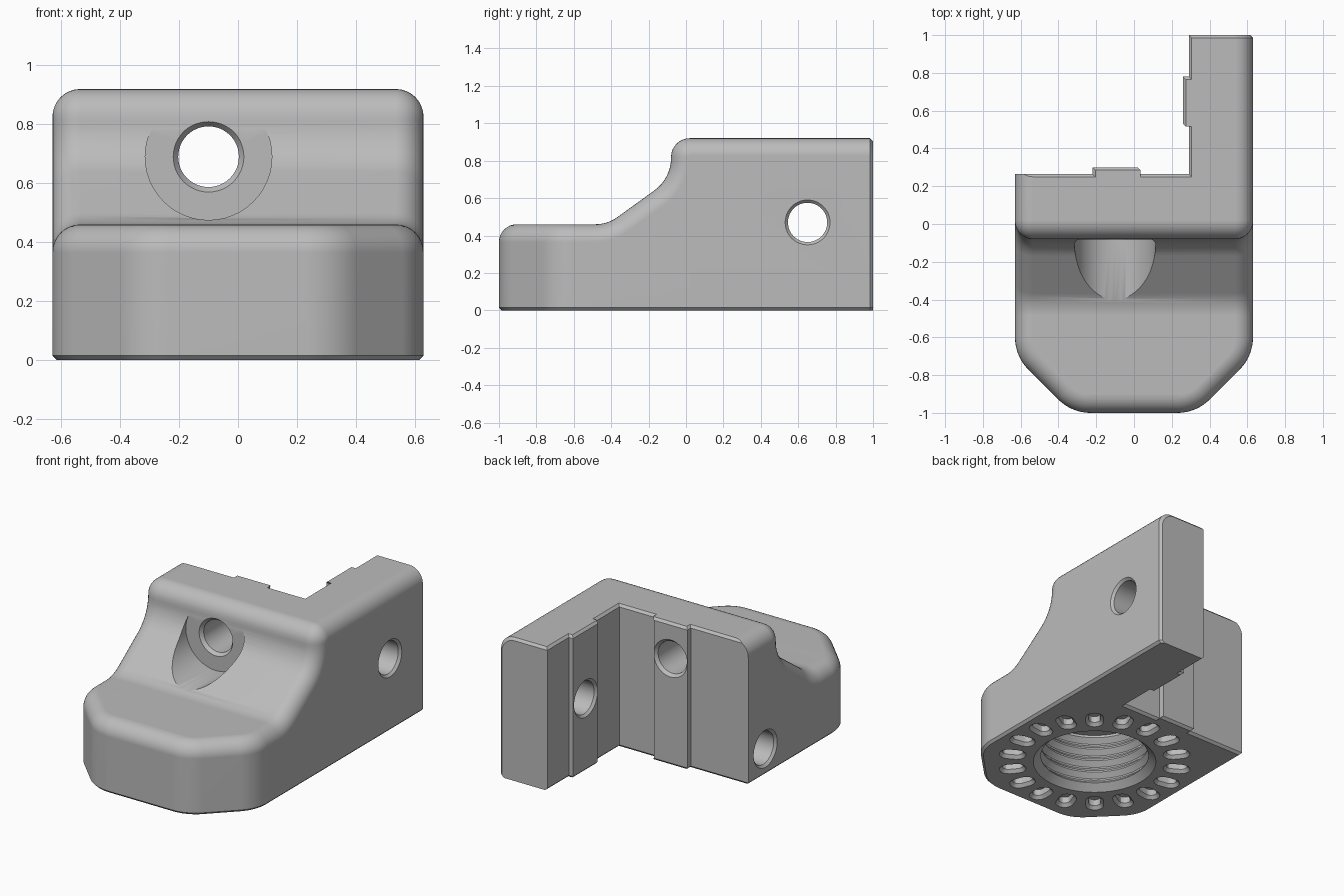
import bpy, bmesh, math
from mathutils import Vector, Matrix

if "Cube" in bpy.data.objects:
    bpy.data.objects.remove(bpy.data.objects["Cube"], do_unlink=True)

W, HIGH, LOW = 0.63, 0.92, 0.46      # half width, back height, front height
ROUND, CHAMFER = 0.095, 0.015

grey = bpy.data.materials.new("plain grey")
grey.use_nodes = True
grey.diffuse_color = (0.5, 0.5, 0.5, 1)
grey.node_tree.nodes["Principled BSDF"].inputs["Base Color"].default_value = (0.5, 0.5, 0.5, 1)


def finish(bm, name):
    bmesh.ops.remove_doubles(bm, verts=bm.verts, dist=1e-5)
    bmesh.ops.recalc_face_normals(bm, faces=bm.faces)
    mesh = bpy.data.meshes.new(name)
    bm.to_mesh(mesh)
    bm.free()
    mesh.materials.append(grey)
    obj = bpy.data.objects.new(name, mesh)
    bpy.context.collection.objects.link(obj)
    return obj


def loft(bm, rings, caps=True):
    """Skin closed rings of equal length."""
    rows = [[bm.verts.new(p) for p in ring] for ring in rings]
    for a, b in zip(rows, rows[1:]):
        for i in range(len(a)):
            k = (i + 1) % len(a)
            bm.faces.new((a[i], a[k], b[k], b[i]))
    if caps:
        bm.faces.new(rows[0])
        bm.faces.new(rows[-1])
    return rows


def fillets(points, tangents, steps=8):
    """Round the inner corners of a path; gives (point, left side) pairs."""
    pts = [Vector(p) for p in points]
    out = []
    for prev, corner, nxt, t in zip(pts, pts[1:], pts[2:], tangents):
        d0, d1 = (corner - prev).normalized(), (nxt - corner).normalized()
        turn = math.atan2(d0.x * d1.y - d0.y * d1.x, d0.dot(d1))
        sign = math.copysign(1, turn)
        r = t / math.tan(abs(turn) / 2)
        centre = corner - d0 * t + Vector((-d0.y, d0.x)) * sign * r
        for k in range(steps + 1):
            d = Matrix.Rotation(turn * k / steps, 2) @ d0
            left = Vector((-d.y, d.x))
            out.append((centre - left * sign * r, left))
    return out


def lathe(name, axis, centre, profile, sides=48):
    """Turned cutter; profile holds (radius, position along axis)."""
    i, j = [k for k in range(3) if k != axis]
    rings = []
    for r, h in profile:
        ring = []
        for s in range(sides):
            a = math.tau * s / sides
            p = [0, 0, 0]
            p[axis] = h
            p[i] = centre[0] + r * math.cos(a)
            p[j] = centre[1] + r * math.sin(a)
            ring.append(p)
        rings.append(ring)
    bm = bmesh.new()
    loft(bm, rings)
    return finish(bm, name)


# Body: stations run from the back, down the stepped top, round the front corner
side, up = Vector((1, 0, 0)), Vector((0, 0, 1))
stations = [(Vector((W - CHAMFER, 1, HIGH - CHAMFER)), side, up),
            (Vector((W, 1 - CHAMFER, HIGH)), side, up)]
step_path = [(1, HIGH), (-0.08, HIGH), (-0.08, 0.705), (-0.42, LOW), (-0.6, LOW)]
for p, left in fillets(step_path, (0.1, 0.11, 0.065)):
    stations.append((Vector((W, p.x, p.y)), side, Vector((0, -left.x, -left.y))))
nose_path = [(W, -0.5), (W, -0.7), (0.33, -1), (0, -1)]
for p, left in fillets(nose_path, (0.1, 0.1)):
    stations.append((Vector((p.x, p.y, LOW)), Vector((left.x, left.y, 0)), up))

rings = []
for base, h, u in stations:
    column = []
    for k in range(9):
        a = math.pi / 2 * k / 8
        column.append(base - h * ROUND * (1 - math.cos(a)) - u * ROUND * (1 - math.sin(a)))
    foot = column[0].copy()
    foot.z = CHAMFER
    sole = foot - h * CHAMFER
    sole.z = 0
    column = [sole, foot] + column
    rings.append(column + [Vector((-p.x, p.y, p.z)) for p in reversed(column)])
bm = bmesh.new()
rows = loft(bm, rings, caps=False)
for ring in (rows[0], rows[-1]):
    n = len(ring)
    for k in range(n // 2 - 1):
        bm.faces.new((ring[k], ring[k + 1], ring[n - 2 - k], ring[n - 1 - k]))
body = finish(bm, "corner_bracket")

cutters = []

# Inner corner notch, leaving a locating rib on each wall
notch = [(0.29, 1.5), (0.29, 0.78), (0.26, 0.78), (0.26, 0.53), (0.29, 0.53), (0.29, 0.265),
         (0.02, 0.265), (0.02, 0.3), (-0.22, 0.3), (-0.22, 0.265), (-1, 0.265), (-1, 1.5)]
levels = [(-0.05, CHAMFER), (0, CHAMFER), (CHAMFER, 0),
          (HIGH - CHAMFER, 0), (HIGH, CHAMFER), (1, CHAMFER)]
bm = bmesh.new()
loft(bm, [[(x + s, y - s, z) for x, y in notch] for z, s in levels])
cutters.append(finish(bm, "notch_cutter"))

# Bolt holes with chamfered mouths
cutters.append(lathe("front_bolt_cutter", 1, (-0.1, 0.69),
                     [(0.215, -1.2), (0.215, -0.082), (0.12, -0.082), (0.103, -0.06),
                      (0.103, 0.28), (0.12, 0.3), (0.14, 0.32)]))
cutters.append(lathe("side_bolt_cutter", 0, (0.65, 0.47),
                     [(0.14, 0.24), (0.12, 0.26), (0.105, 0.275), (0.105, 0.615),
                      (0.12, W), (0.14, 0.65)]))
cutters.append(lathe("pin_hole_cutter", 0, (0.09, 0.17),
                     [(0.14, -0.65), (0.12, -W), (0.105, -0.615), (0.105, 0.3)]))

# Threaded socket underneath
MID = -0.37
thread = [(0.39, -0.02), (0.37, 0), (0.325, 0.04)]
for k in range(4):
    z = 0.045 + 0.08 * k
    thread += [(0.325, z), (0.355, z + 0.03), (0.355, z + 0.04), (0.325, z + 0.07)]
thread.append((0.325, 0.37))
cutters.append(lathe("socket_cutter", 2, (0, MID), thread, 64))

# Ring of rounded slots round the socket
bm = bmesh.new()
for s in range(18):
    turn = Matrix.Translation((0, MID, 0)) @ Matrix.Rotation(math.radians(10 + 20 * s), 4, "Z")
    slot = []
    for z, r in ((-0.02, 0.055), (0, 0.055), (0.02, 0.036), (0.06, 0.036)):
        ring = []
        for k in range(14):
            a = -math.pi / 2 + math.pi * (k % 7) / 6 + math.pi * (k // 7)
            x = 0.53 if k < 7 else 0.475
            ring.append(turn @ Vector((x + r * math.cos(a), r * math.sin(a), z)))
        slot.append(ring)
    loft(bm, slot)
cutters.append(finish(bm, "slot_cutter"))

# Cut everything out of the body
bpy.ops.object.select_all(action="DESELECT")
bpy.context.view_layer.objects.active = body
body.select_set(True)
for cutter in cutters:
    cutter.hide_render = True
    mod = body.modifiers.new(cutter.name, "BOOLEAN")
    mod.operation = "DIFFERENCE"
    mod.solver = "EXACT"
    mod.object = cutter
    bpy.ops.object.modifier_apply(modifier=mod.name)
    bpy.data.objects.remove(cutter, do_unlink=True)

bpy.ops.object.shade_smooth_by_angle(angle=math.radians(30))
weighted = body.modifiers.new("even_shading", "WEIGHTED_NORMAL")
weighted.keep_sharp = True
